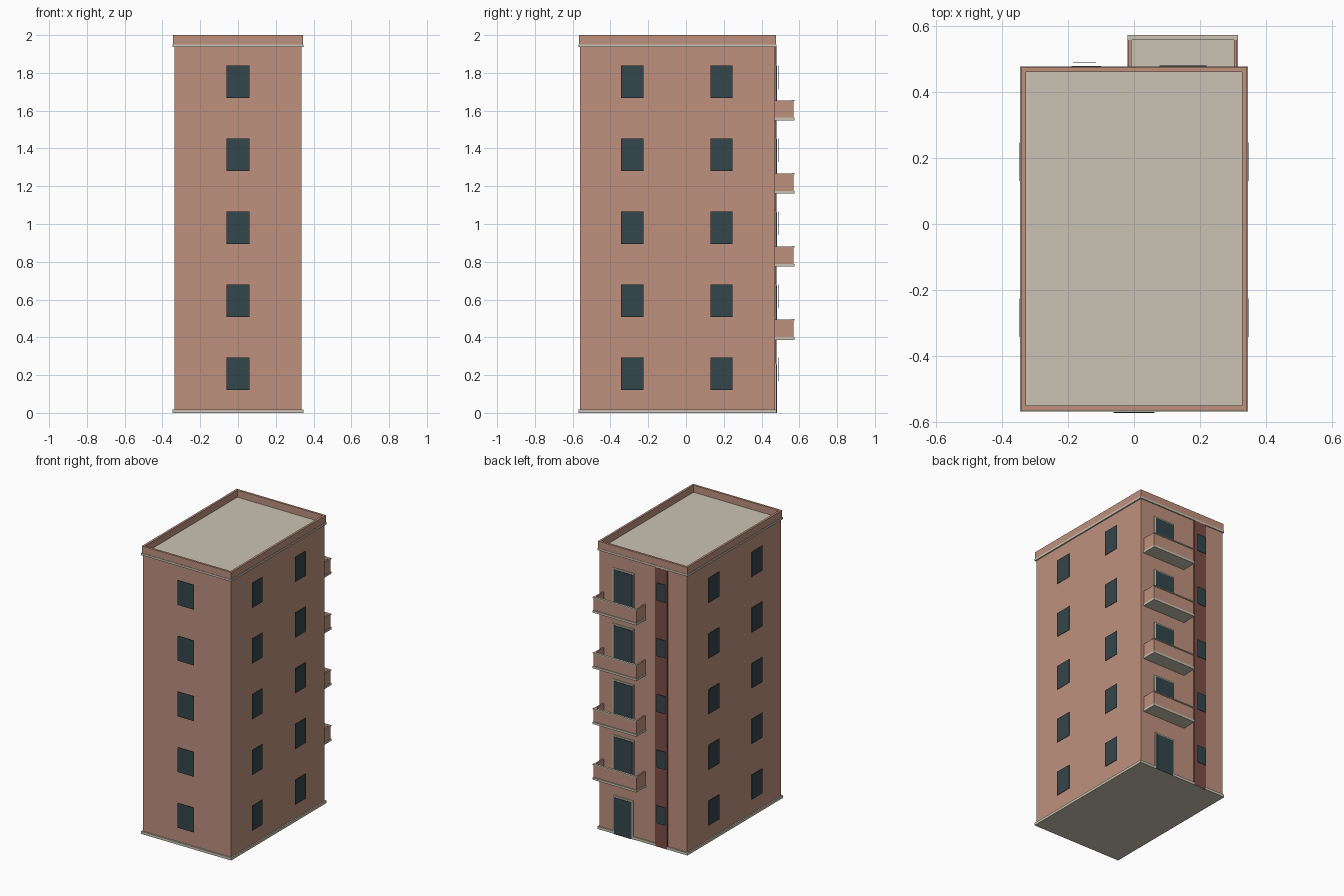
import bpy, bmesh

if "Cube" in bpy.data.objects:
    bpy.data.objects.remove(bpy.data.objects["Cube"])


def material(name, r, g, b):
    def lin(c):
        c /= 255
        return c / 12.92 if c <= 0.04045 else ((c + 0.055) / 1.055) ** 2.4
    m = bpy.data.materials.new(name)
    m.diffuse_color = (lin(r), lin(g), lin(b), 1)
    m.use_nodes = True
    m.node_tree.nodes["Principled BSDF"].inputs["Base Color"].default_value = m.diffuse_color
    return m


BRICK = material("brick", 191, 145, 127)
DARK_BRICK = material("dark_brick", 125, 78, 70)
STONE = material("pale_stone", 202, 196, 179)
GLASS = material("dark_glass", 52, 70, 75)


def boxes(name, mat, spans):
    """One object made of boxes given as (x0, x1, y0, y1, z0, z1)."""
    bm = bmesh.new()
    for x0, x1, y0, y1, z0, z1 in spans:
        for v in bmesh.ops.create_cube(bm, size=1)["verts"]:
            v.co.x = x1 if v.co.x > 0 else x0
            v.co.y = y1 if v.co.y > 0 else y0
            v.co.z = z1 if v.co.z > 0 else z0
    me = bpy.data.meshes.new(name)
    bm.to_mesh(me)
    bm.free()
    me.materials.append(mat)
    ob = bpy.data.objects.new(name, me)
    bpy.context.collection.objects.link(ob)
    return ob


STEP = 0.387                       # storey height
floors = [i * STEP for i in range(5)]
X, Y0, Y1 = 0.337, -0.56, 0.47     # wall planes
XO, YO0, YO1 = 0.346, -0.569, 0.478  # ledge outline

# Main block, plinth and roof slab with its ledge
boxes("walls", BRICK, [(-X, X, Y0, Y1, 0.018, 1.937)])
boxes("plinth", STONE, [(-XO, XO, YO0, YO1, 0, 0.018)])
boxes("roof_slab", STONE, [(-XO, XO, YO0, YO1, 1.937, 1.951)])

# Parapet ring
P, T = 0.343, 0.015
PY0, PY1 = -0.566, 0.476
boxes("parapet", BRICK, [
    (-P, P, PY0, PY0 + T, 1.951, 2),
    (-P, P, PY1 - T, PY1, 1.951, 2),
    (-P, -P + T, PY0 + T, PY1 - T, 1.951, 2),
    (P - T, P, PY0 + T, PY1 - T, 1.951, 2)])

# Thin window panes standing just off the walls
boxes("front_windows", GLASS,
      [(-0.062, 0.062, -0.573, -0.571, z + 0.12, z + 0.292) for z in floors])
boxes("side_windows", GLASS, [
    (min(s * 0.346, s * 0.348), max(s * 0.346, s * 0.348), y, y + 0.117,
     z + 0.12, z + 0.292)
    for z in floors for s in (-1, 1) for y in (-0.343, 0.13)])

# Stairwell strip and its small windows
boxes("stair_strip", DARK_BRICK, [(-0.19, -0.10, 0.465, 0.479, 0, 1.937)])
boxes("stair_windows", GLASS,
      [(-0.185, -0.115, 0.488, 0.490, z + 0.168, z + 0.292) for z in floors])

# Entrance at ground level, balcony doors above
frames = [(0.073, 0.225, 0.469, 0.479, 0.0, 0.265)]
panes = [(0.082, 0.216, 0.479, 0.482, 0.0, 0.255)]
for z in floors[1:]:
    frames.append((0.068, 0.23, 0.469, 0.477, z + 0.015, z + 0.298))
    panes.append((0.078, 0.22, 0.477, 0.481, z + 0.015, z + 0.288))
boxes("door_frames", STONE, frames)
boxes("doors", GLASS, panes)

# Balconies: slab, three low walls and a front rail
slabs, sides, rails = [], [], []
BX0, BX1 = -0.02, 0.315
for z in floors[1:]:
    b = z + 0.0
    slabs.append((BX0, BX1, Y1, 0.574, b, b + 0.015))
    sides += [(BX0 + 0.002, BX0 + 0.012, Y1, 0.568, b + 0.015, b + 0.107),
              (BX1 - 0.012, BX1 - 0.002, Y1, 0.568, b + 0.015, b + 0.107),
              (BX0 + 0.012, BX1 - 0.012, 0.558, 0.568, b + 0.015, b + 0.102)]
    rails.append((BX0, BX1, 0.558, 0.574, b + 0.102, b + 0.109))
boxes("balcony_slabs", STONE, slabs)
boxes("balcony_walls", BRICK, sides)
boxes("balcony_rails", STONE, rails)
